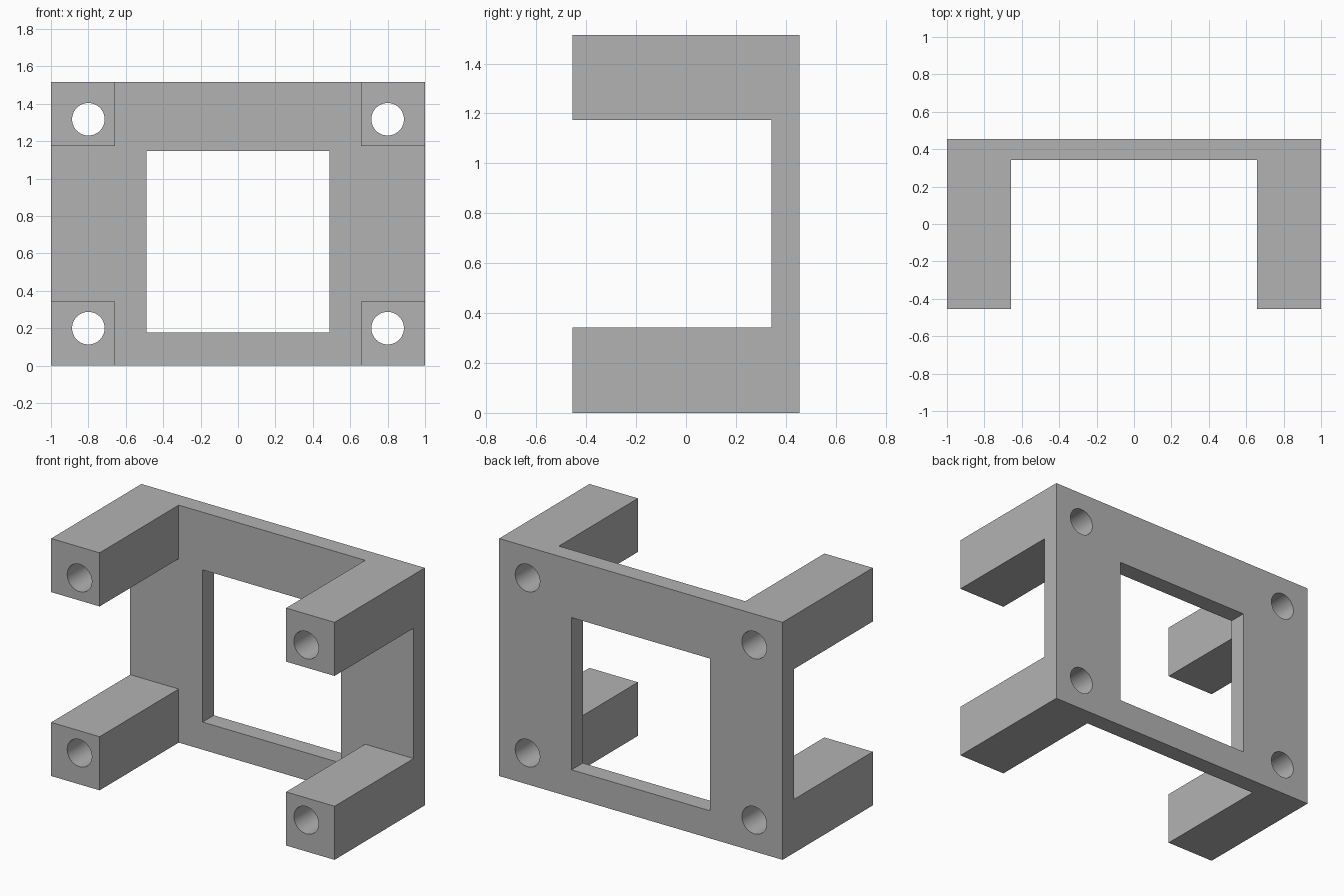
import bpy
import bmesh
from math import radians
from mathutils import Matrix, Vector

if "Cube" in bpy.data.objects:
    bpy.data.objects.remove(bpy.data.objects["Cube"], do_unlink=True)

# Main dimensions
HEIGHT = 1.515
HALF_DEPTH = 0.455
PLATE_FRONT = 0.342
LEG = 0.342
MID_Z = HEIGHT / 2

# Single material
grey = bpy.data.materials.new("plain grey")
grey.use_nodes = True
colour = (0.45, 0.45, 0.45, 1)
grey.diffuse_color = colour
grey.node_tree.nodes["Principled BSDF"].inputs["Base Color"].default_value = colour


def finish(name, bm):
    bmesh.ops.recalc_face_normals(bm, faces=bm.faces)
    mesh = bpy.data.meshes.new(name)
    bm.to_mesh(mesh)
    bm.free()
    mesh.materials.append(grey)
    obj = bpy.data.objects.new(name, mesh)
    bpy.context.collection.objects.link(obj)
    return obj


def prism(name, outline, y0, y1):
    """Extrude an x-z outline from y0 to y1."""
    bm = bmesh.new()
    face = bm.faces.new([bm.verts.new((x, y0, z)) for x, z in outline])
    new = bmesh.ops.extrude_face_region(bm, geom=[face])["geom"]
    verts = [v for v in new if isinstance(v, bmesh.types.BMVert)]
    bmesh.ops.translate(bm, verts=verts, vec=(0, y1 - y0, 0))
    return finish(name, bm)


def rectangle(half_width, z0, z1):
    return [(-half_width, z0), (half_width, z0), (half_width, z1), (-half_width, z1)]


def cylinder(name, x, z, radius):
    bm = bmesh.new()
    turn = Matrix.Translation(Vector((x, 0, z))) @ Matrix.Rotation(radians(90), 4, "X")
    bmesh.ops.create_cone(bm, cap_ends=True, segments=48, radius1=radius,
                          radius2=radius, depth=2, matrix=turn)
    return finish(name, bm)


# Solid block that becomes the plate with four legs
body = prism("bracket_frame", rectangle(1, 0, HEIGHT), -HALF_DEPTH, HALF_DEPTH)

# Cross-shaped gap leaves one square leg at each corner
a, b = 1 - LEG, MID_Z - LEG
far = 1.5
quarter = [(far, b), (a, b), (a, far)]
cross = (quarter
         + [(-x, z) for x, z in reversed(quarter)]
         + [(-x, -z) for x, z in quarter]
         + [(x, -z) for x, z in reversed(quarter)])
cutters = [prism("leg_gap_cutter", [(x, z + MID_Z) for x, z in cross], -1, PLATE_FRONT)]

# Window through the plate
cutters.append(prism("window_cutter", rectangle(0.489, 0.176, 1.147), 0, 1))

# Bolt holes along the legs
for x in (-0.8, 0.8):
    for z in (0.2, HEIGHT - 0.198):
        cutters.append(cylinder("hole_cutter", x, z, 0.087))

# Cut the block, then discard the cutters
bpy.context.view_layer.objects.active = body
for cutter in cutters:
    mod = body.modifiers.new("cut", "BOOLEAN")
    mod.operation = "DIFFERENCE"
    mod.solver = "EXACT"
    mod.object = cutter
    bpy.ops.object.modifier_apply(modifier=mod.name)
    bpy.data.objects.remove(cutter, do_unlink=True)

# Smooth bores, crisp edges
bpy.ops.object.select_all(action="DESELECT")
body.select_set(True)
bpy.ops.object.shade_smooth_by_angle(angle=radians(30))
